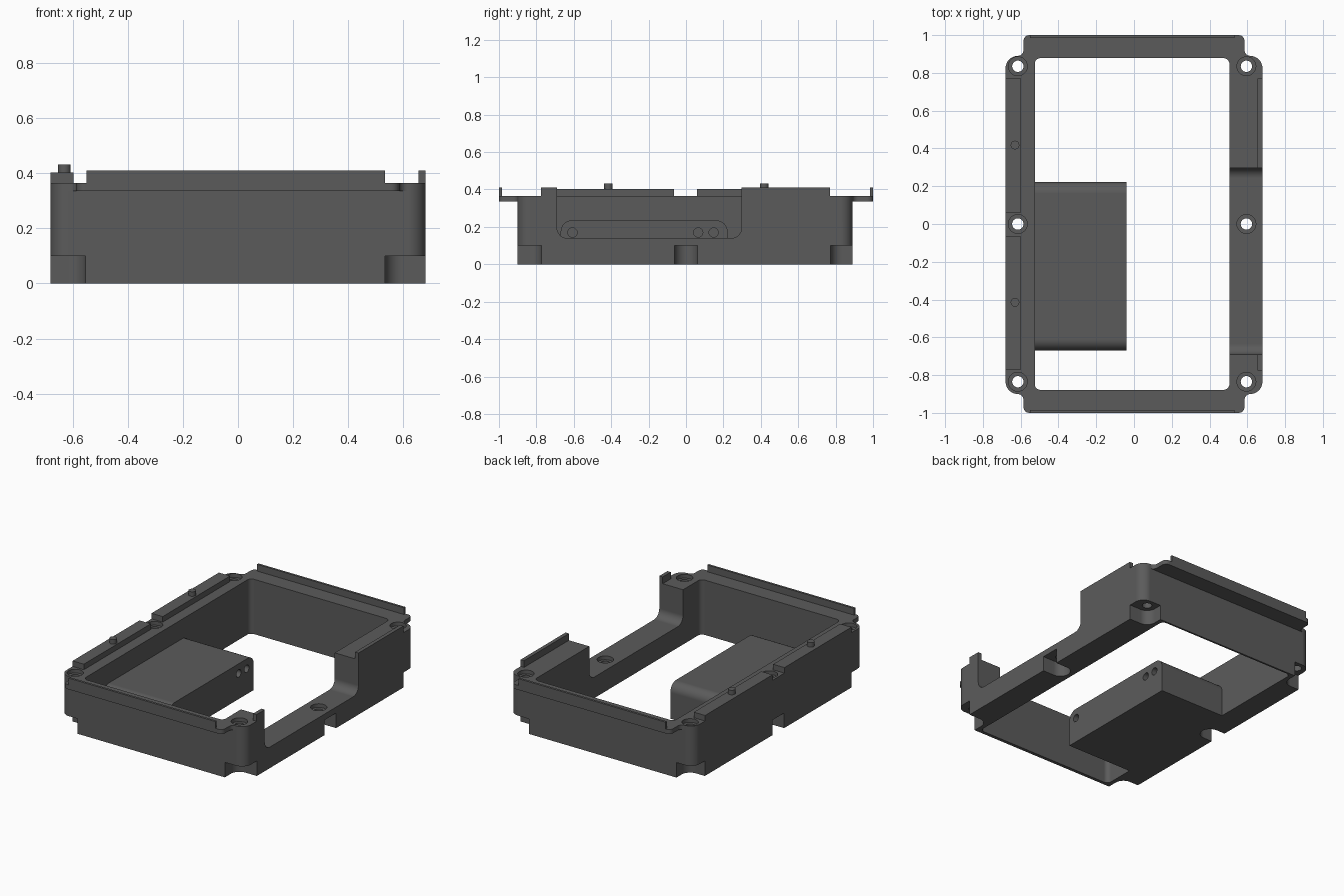
import bpy, bmesh, math

if "Cube" in bpy.data.objects:
    bpy.data.objects.remove(bpy.data.objects["Cube"])

grey = bpy.data.materials.new("dark grey plastic")
grey.diffuse_color = (0.105, 0.105, 0.105, 1)
grey.use_nodes = True
grey.node_tree.nodes["Principled BSDF"].inputs["Base Color"].default_value = grey.diffuse_color
TOP = 0.365


def prism(name, pts, lo, hi, axis="z"):
    """Extrude a closed outline along z (points are x,y) or along x (points are y,z)."""
    place = (lambda p, h: (p[0], p[1], h)) if axis == "z" else (lambda p, h: (h, p[0], p[1]))
    bm = bmesh.new()
    a = [bm.verts.new(place(p, lo)) for p in pts]
    b = [bm.verts.new(place(p, hi)) for p in pts]
    bm.faces.new(a)
    bm.faces.new(b)
    for i in range(len(pts)):
        j = (i + 1) % len(pts)
        bm.faces.new((a[i], a[j], b[j], b[i]))
    bmesh.ops.recalc_face_normals(bm, faces=bm.faces)
    me = bpy.data.meshes.new(name)
    bm.to_mesh(me)
    bm.free()
    ob = bpy.data.objects.new(name, me)
    bpy.context.collection.objects.link(ob)
    me.materials.append(grey)
    return ob


def rounded(x0, x1, y0, y1, radii, n=8):
    """Rounded rectangle; radii run lower-left, lower-right, upper-right, upper-left."""
    pts = []
    for k, (x, y, sx, sy) in enumerate(((x0, y0, 1, 1), (x1, y0, -1, 1),
                                        (x1, y1, -1, -1), (x0, y1, 1, -1))):
        r = radii[k]
        if r == 0:
            pts.append((x, y))
            continue
        for i in range(n + 1):
            t = math.pi + k * math.pi / 2 + i * math.pi / 2 / n
            pts.append((x + sx * r + r * math.cos(t), y + sy * r + r * math.sin(t)))
    return pts


def box(name, x0, x1, y0, y1, z0, z1):
    return prism(name, rounded(x0, x1, y0, y1, (0, 0, 0, 0)), z0, z1)


def circle(x, y, r, n=32):
    return [(x + r * math.cos(2 * math.pi * i / n), y + r * math.sin(2 * math.pi * i / n))
            for i in range(n)]


def combine(target, tool, op="DIFFERENCE"):
    mod = target.modifiers.new(tool.name, "BOOLEAN")
    mod.operation, mod.solver, mod.object = op, "EXACT", tool
    bpy.context.view_layer.objects.active = target
    bpy.ops.object.modifier_apply(modifier=mod.name)
    bpy.data.objects.remove(tool, do_unlink=True)


def smooth(ob):
    bpy.ops.object.select_all(action="DESELECT")
    ob.select_set(True)
    bpy.context.view_layer.objects.active = ob
    bpy.ops.object.shade_smooth_by_angle(angle=math.radians(30))
    mod = ob.modifiers.new("even shading", "WEIGHTED_NORMAL")
    mod.keep_sharp = True


# Main frame with end flanges
frame = prism("frame", rounded(-0.68, 0.68, -0.9, 0.89, (0.065,) * 4), 0, TOP)
for s, y in ((-1, 0.9), (1, 0.89)):
    half = [(0.615, y - 0.01)]
    half += [(0.615 - 0.03 * math.sin(t * math.pi / 8), y + 0.03 - 0.03 * math.cos(t * math.pi / 8))
             for t in range(5)]
    half += [(0.555 + 0.03 * math.cos(t * math.pi / 8), 0.97 + 0.03 * math.sin(t * math.pi / 8))
             for t in range(5)]
    outline = half + [(-px, py) for px, py in reversed(half)]
    combine(frame, prism("flange", [(px, s * py) for px, py in outline], 0.335, TOP), "UNION")

# Through opening, and the large dip in the right wall
combine(frame, prism("opening", rounded(-0.525, 0.505, -0.878, 0.878, (0.03,) * 4), -0.1, 0.6))
combine(frame, prism("dip", rounded(-0.69, 0.297, 0.14, 0.6, (0.055, 0.055, 0, 0)), 0.45, 0.8, "x"))

# Countersunk screw holes with open notches under them
for sx, x in ((-1, -0.615), (1, 0.595)):
    for y in (-0.835, 0, 0.835):
        floor = 0.14 if sx > 0 and y == 0 else TOP
        combine(frame, prism("hole", circle(x, y, 0.03), -0.1, 0.6))
        combine(frame, prism("counterbore", circle(x, y, 0.05), floor - 0.025, 0.6))
        notch_r = 0.062
        x0, x1 = sorted((x, sx * 0.8))
        combine(frame, prism("notch", circle(x, y, notch_r), -0.1, 0.1))
        if y == 0:
            combine(frame, box("notch", x0, x1, -notch_r, notch_r, -0.1, 0.1))
        else:
            s = math.copysign(1, y)
            y0, y1 = sorted((y - s * notch_r, s * 1.1))
            combine(frame, box("notch", x0, x1, y0, y1, -0.1, 0.1))
            xa, xb = sorted((x - sx * notch_r, sx * 0.8))
            y0, y1 = sorted((y, s * 1.1))
            combine(frame, box("notch", xa, xb, y0, y1, -0.1, 0.1))
smooth(frame)

# Inner block with rounded top edges and small sockets in its end
block = prism("inner_block", rounded(-0.67, 0.222, 0, 0.235, (0, 0, 0.06, 0.06)), -0.525, -0.04, "x")
for y in (-0.607, 0.065, 0.148):
    combine(block, prism("socket", circle(y, 0.17, 0.025, 20), -0.1, 0.1, "x"))
smooth(block)

# Raised lips on the end flanges
for name, s in (("front_lip", -1), ("back_lip", 1)):
    y0, y1 = sorted((s * 0.985, s * 1.0))
    box(name, -0.55, 0.533, y0, y1, TOP, 0.41)

# Left rails with locating pins
for name, y0, y1, py in (("left_rail_front", -0.77, -0.065, -0.415),
                         ("left_rail_back", 0.06, 0.77, 0.418)):
    box(name, -0.68, -0.597, y0, y1, TOP, 0.402)
    smooth(prism(name + "_pin", circle(-0.63, py, 0.023, 24), 0.402, 0.432))

# Right lips beside the dip
box("right_lip_front", 0.655, 0.68, -0.775, -0.69, TOP, 0.41)
box("right_lip_back", 0.655, 0.68, 0.297, 0.77, TOP, 0.41)
